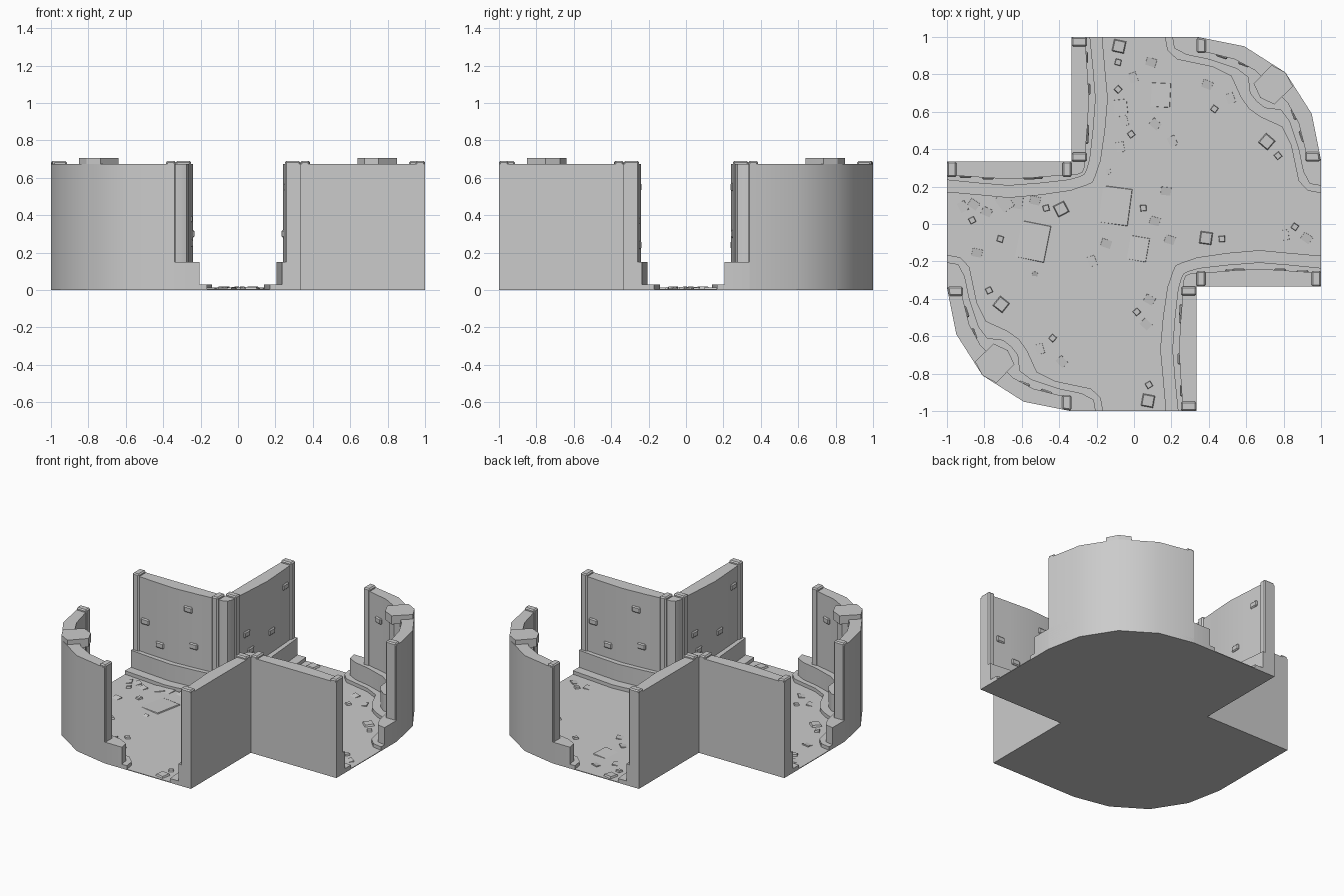
import bpy, bmesh, math, random
from mathutils import Matrix, Vector

if "Cube" in bpy.data.objects:
    bpy.data.objects.remove(bpy.data.objects["Cube"])

random.seed(4)


def finish(name, bm, bevel=0.0, smooth=0):
    bmesh.ops.recalc_face_normals(bm, faces=bm.faces)
    me = bpy.data.meshes.new(name)
    bm.to_mesh(me)
    bm.free()
    ob = bpy.data.objects.new(name, me)
    bpy.context.collection.objects.link(ob)
    if bevel:
        m = ob.modifiers.new("bevel", 'BEVEL')
        m.width, m.segments = bevel, 1
    if smooth:
        bpy.ops.object.select_all(action='DESELECT')
        ob.select_set(True)
        bpy.context.view_layer.objects.active = ob
        bpy.ops.object.shade_smooth_by_angle(angle=math.radians(smooth))
    return ob


def prism(name, pts, z0, z1, bevel=0.0, smooth=0):
    """Extruded outline, built twice: as given and turned half round."""
    for s, tag in ((1, "a"), (-1, "b")):
        bm = bmesh.new()
        f = bm.faces.new([bm.verts.new((s * x, s * y, z0)) for x, y in pts])
        ext = bmesh.ops.extrude_face_region(bm, geom=[f])
        vs = [v for v in ext['geom'] if isinstance(v, bmesh.types.BMVert)]
        bmesh.ops.translate(bm, verts=vs, vec=(0, 0, z1 - z0))
        finish(name + "_" + tag, bm, bevel, smooth)


def rect(x0, x1, y0, y1):
    return [(x0, y0), (x1, y0), (x1, y1), (x0, y1)]


def flip_notch(pts):      # mirror across the diagonal through the notched corner
    return [(-y, -x) for x, y in reversed(pts)]


def flip_round(pts):      # mirror across the diagonal through the round corner
    return [(y, x) for x, y in reversed(pts)]


# Floor slab with two notched and two rounded corners
arc = [(-1, -.34), (-.95, -.59), (-.81, -.81), (-.59, -.95), (-.34, -1)]
half = arc + [(.333, -1), (.333, -.333), (1, -.333)]
bm = bmesh.new()
loop = half + [(-x, -y) for x, y in half]
loop = [p for i, p in enumerate(loop) if p != loop[i - 1]]
f = bm.faces.new([bm.verts.new((x, y, 0)) for x, y in loop])
ext = bmesh.ops.extrude_face_region(bm, geom=[f])
bmesh.ops.translate(bm, verts=[v for v in ext['geom'] if isinstance(v, bmesh.types.BMVert)],
                    vec=(0, 0, .005))
finish("floor", bm)

# Notched corners: wall, plinth and kerb
notch_outer = [(-.333, 1), (-.333, .333), (-1, .333)]
n_wall = [(-1, .262), (-.83, .25), (-.67, .24), (-.51, .25), (-.36, .262), (-.31, .262), (-.275, .275)]
n_base = [(-1, .235), (-.83, .218), (-.67, .205), (-.5, .218), (-.35, .235), (-.29, .252), (-.265, .265)]
n_kerb = [(-1, .17), (-.83, .155), (-.67, .14), (-.5, .155), (-.34, .178), (-.26, .205), (-.222, .222)]
for name, path, z in (("notch_wall", n_wall, .673), ("notch_plinth", n_base, .15),
                      ("notch_kerb", n_kerb, .03)):
    prism(name, path + flip_notch(path)[1:] + notch_outer, 0, z, smooth=25)

# Posts at the ends of the straight walls
for i, p in enumerate((rect(-1, -.95, .25, .333), rect(-.383, -.333, .25, .333))):
    prism("notch_post_%d" % i, p, .12, .69, .008)
    prism("notch_post_side_%d" % i, flip_notch(p), .12, .69, .008)

# Rounded corners: wall, plinth and kerb
r_wall = [(-.925, -.34), (-.915, -.4), (-.88, -.54), (-.82, -.65), (-.735, -.735)]
r_base = [(-1, -.205), (-.94, -.215), (-.905, -.28), (-.88, -.4), (-.83, -.55),
          (-.785, -.61), (-.7, -.62), (-.655, -.655)]
r_kerb = [(-1, -.165), (-.93, -.178), (-.88, -.23), (-.84, -.42), (-.79, -.52),
          (-.68, -.57), (-.615, -.615)]
for name, path, z in (("round_wall", r_wall, .673), ("round_plinth", r_base, .15),
                      ("round_kerb", r_kerb, .03)):
    prism(name, path + flip_round(path)[1:] + arc[::-1], 0, z, smooth=28)

# Posts at the ends of the round walls
post = [(-.998, -.335), (-.915, -.335), (-.915, -.385), (-.99, -.385)]
prism("round_post", post, .12, .69, .008)
prism("round_post_side", flip_round(post), .12, .69, .008)

# Pillar and its cap in the middle of each round wall
cap = [(-.81, -.81), (-.85, -.735), (-.75, -.64), (-.675, -.675),
       (-.64, -.75), (-.735, -.85)]
c = Vector((-.77, -.77))
shaft = [tuple(c + (Vector(p) - c) * .82) for p in cap]
prism("pillar_shaft", shaft, 0, .66)
prism("pillar_cap", cap, .645, .705)


# Raised wall stones
def stone(name, x, y, z, angle, w=.065, h=.042):
    for s, tag in ((0, "a"), (math.pi, "b")):
        bm = bmesh.new()
        bmesh.ops.create_cube(bm, size=1)
        bm.transform(Matrix.Rotation(s, 4, 'Z') @ Matrix.Translation((x, y, z))
                     @ Matrix.Rotation(angle, 4, 'Z') @ Matrix.Diagonal((w, .03, h, 1)))
        finish(name + "_" + tag, bm, .007)


def wall_y(d):            # inner wall face offset at distance d along an arm
    return .24 + .022 * min(1, abs(d - .67) / .32) + .005


for i, (d, z) in enumerate(((.9, .37), (.56, .55), (.52, .3), (.78, .24))):
    stone("wall_stone_%d" % i, -d, wall_y(d), z, 0)
for i, (d, z) in enumerate(((.89, .55), (.46, .38), (.5, .25), (.72, .3))):
    stone("side_wall_stone_%d" % i, -wall_y(d), d, z, math.pi / 2)
for i, (x, y, z) in enumerate(((-.903, -.47, .5), (-.86, -.59, .3))):
    stone("round_stone_%d" % i, x, y, z, math.radians(-70))
    stone("round_stone_side_%d" % i, y, x, z, math.radians(-20))


# Floor debris: slightly tilted flagstones and small pebbles
def scatter(name, groups, base, tilt, taper):
    bm = bmesh.new()
    for size, spots in groups:
        for x, y in spots:
            a = random.uniform(0, math.pi / 2) if size < .1 else random.uniform(-.25, .25)
            vs = bmesh.ops.create_cube(bm, size=1)['verts']
            for v in vs:
                top = v.co.z > 0
                k = size * (taper if top else 1)
                z = base + tilt * v.co.x * 2 if top else .002
                v.co = (v.co.x * k, v.co.y * k, z)
            bmesh.ops.transform(bm, verts=vs, matrix=Matrix.Translation((x, y, 0))
                                @ Matrix.Rotation(a, 4, 'Z'))
    finish(name, bm)


scatter("flagstones", (
    (.20, [(-.12, .1), (-.56, -.09)]),
    (.13, [(.13, .69), (.01, -.13)]),
    (.09, [(-.08, .62), (-.7, .11), (-.64, .11)]),
    (.055, [(.09, .86), (.39, .74), (.51, .67), (.11, .53), (.2, .44), (-.06, .55),
            (-.08, .41), (-.01, .78), (.17, .17), (.11, .01), (.19, -.09), (-.15, -.11),
            (-.23, -.2), (-.92, .09), (-.86, .1), (-.79, .06), (-.53, .12), (-.84, -.16),
            (.8, -.06), (.92, -.08), (.08, -.41), (.06, -.54), (-.51, -.67), (-.39, -.74)]),
    (.03, [(-.14, .28), (-.53, -.27)])), .008, .005, .97)
scatter("pebbles", (
    (.068, [(-.08, .95), (.71, .44), (-.39, .08), (.385, -.075), (-.71, -.43), (.075, -.945)]),
    (.034, [(-.085, .865), (-.085, .72), (-.015, .48), (.43, .615), (.77, .365), (-.47, .085),
            (-.865, .02), (-.715, -.08), (.05, .085), (.47, -.08), (.86, -.015), (-.775, -.355),
            (-.435, -.61), (.015, -.47), (.08, -.86)])), .017, .001, .82)
